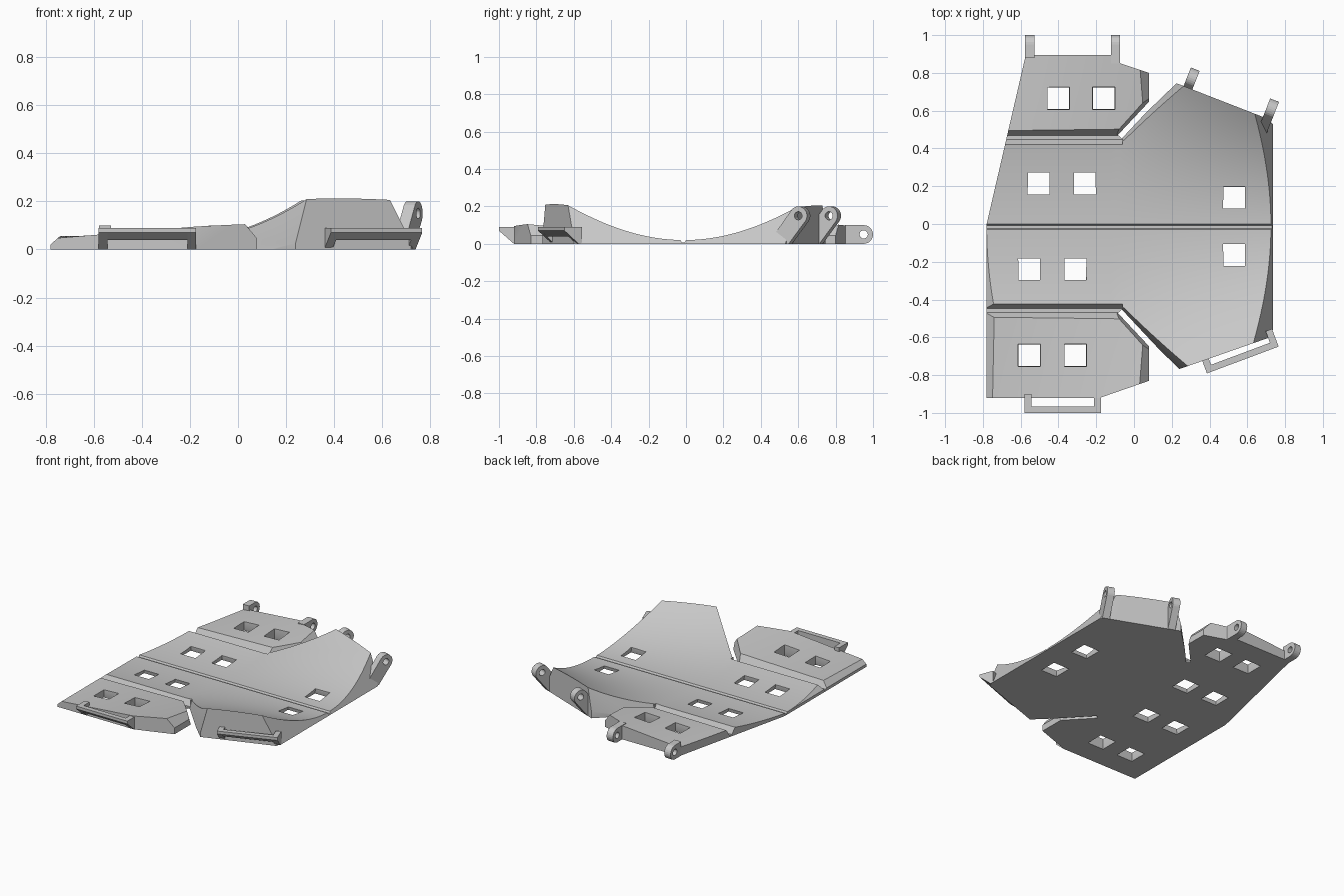
import bpy, bmesh, math
from mathutils import Vector

cube = bpy.data.objects.get("Cube")
if cube:
    bpy.data.objects.remove(cube)

grey = bpy.data.materials.new("plain_grey")
grey.use_nodes = True
colour = (0.58, 0.58, 0.58, 1)
grey.diffuse_color = colour
grey.node_tree.nodes["Principled BSDF"].inputs["Base Color"].default_value = colour


def finish(name, bm):
    bmesh.ops.recalc_face_normals(bm, faces=bm.faces)
    mesh = bpy.data.meshes.new(name)
    bm.to_mesh(mesh)
    bm.free()
    mesh.materials.append(grey)
    obj = bpy.data.objects.new(name, mesh)
    bpy.context.collection.objects.link(obj)
    return obj


def add_loft(bm, rings):
    rows = [[bm.verts.new(p) for p in ring] for ring in rings]
    n = len(rows[0])
    for low, high in zip(rows, rows[1:]):
        for i in range(n):
            j = (i + 1) % n
            bm.faces.new((low[i], low[j], high[j], high[i]))
    bm.faces.new(rows[0][::-1])
    bm.faces.new(rows[-1])


def loft(name, *rings):
    bm = bmesh.new()
    add_loft(bm, rings)
    return finish(name, bm)


def prism(name, profile, start, end):
    """Sweep a (sideways, height) profile from start to end on the ground."""
    a, b = Vector((*start, 0)), Vector((*end, 0))
    w = (b - a).normalized()
    side = Vector((w.y, -w.x, 0))
    return loft(name, *[[p + side * u + Vector((0, 0, z)) for u, z in profile]
                        for p in (a, b)])


def volume(mesh):
    bm = bmesh.new()
    bm.from_mesh(mesh)
    result = abs(bm.calc_volume())
    bm.free()
    return result


def boolean(obj, cutter, operation="DIFFERENCE"):
    """Keep the first solver result that really removed some material."""
    mod = obj.modifiers.new("cut", "BOOLEAN")
    mod.operation, mod.object = operation, cutter
    before = volume(obj.data)
    for solver in reversed(mod.bl_rna.properties["solver"].enum_items.keys()):
        mod.solver = solver
        bpy.context.view_layer.update()
        graph = bpy.context.evaluated_depsgraph_get()
        mesh = bpy.data.meshes.new_from_object(obj.evaluated_get(graph))
        if 0.15 < volume(mesh) / before < 0.999999:
            obj.data = mesh
            break
    obj.modifiers.clear()
    bpy.data.objects.remove(cutter)


def top_height(x, y):
    """Curved centre panels and gently twisted outer flaps."""
    side = abs(y)
    if x < 0.1 and side > 0.462 + max(0, x + 0.075) * 1.067:
        t = (side - 0.5) / 0.4
        return 0.07 + 0.02 * x + t * (0.038 + 0.06 * x)
    return 0.02 + max(0.19, 0.23 + 0.4 * x) * (y + 0.01) ** 2


# Solid with a flat base and the curved upper surface, sliced along x
slices = []
for i in range(73):
    x = -0.9 + i * 0.025
    ys = [-1.1 + j * 0.025 for j in range(89)]
    slices.append([(x, y, top_height(x, y)) for y in ys]
                  + [(x, ys[-1], 0), (x, ys[0], 0)])
panel = loft("folding_panel", *slices)

# Plan outline with the two notches
outline = [(-0.78, -0.92), (-0.18, -0.92), (0.08, -0.83), (0.08, -0.64),
           (-0.06, -0.475), (0.24, -0.768), (0.72, -0.6), (0.735, -0.56),
           (0.735, 0.53), (0.7, 0.56), (0.225, 0.745), (-0.06, 0.47),
           (0.08, 0.62), (0.08, 0.8), (-0.07, 0.85), (-0.12, 0.895),
           (-0.573, 0.895), (-0.78, 0)]
boolean(panel, loft("outline_cutter", *[[(x, y, z) for x, y in outline]
                                        for z in (-0.5, 0.9)]), "INTERSECT")


# Fold grooves and tapered slots
def vee(base, floor, slope, start, end):
    top = base + slope * (0.4 - floor)
    boolean(panel, prism("groove_cutter", [(-base, floor), (base, floor),
                                           (top, 0.4), (-top, 0.4)], start, end))


vee(0.008, 0.008, 0.6, (-1, -0.015), (1, -0.015))
for s in (-1, 1):
    vee(0.01, 0.012, 0.6, (-1, s * 0.458), (-0.06, s * 0.458))
    vee(0.002, -0.05, 0.24, (-0.075, s * 0.462), (0.325, s * 0.889))

# Slanted ends; sweeping towards +y keeps the profile sideways axis on +x
flap_end = [(0.09, 0.033), (0.01, 0.129), (0.09, 0.129)]
for profile, y0, y1 in (
        ([(0.76, -0.05), (0.535, 0.4), (1, 0.4), (1, -0.05)], -1.2, 1.2),
        ([(-0.78, 0.02), (-0.6, 0.18), (-1, 0.18), (-1, 0.02)], -1.2, -0.015),
        (flap_end, -1, -0.625), (flap_end, 0.625, 1)):
    boolean(panel, prism("end_cutter", profile, (0, y0), (0, y1)))

# Square windows, slightly waisted
bm = bmesh.new()
for cx, cy in ((-0.4, 0.665), (-0.16, 0.665), (-0.505, 0.215), (-0.26, 0.215),
               (0.53, 0.14), (0.53, -0.165), (-0.555, -0.24), (-0.31, -0.24),
               (-0.555, -0.695), (-0.31, -0.695)):
    add_loft(bm, [[(cx + h * i, cy + h * j, z)
                   for i, j in ((-1, -1), (1, -1), (1, 1), (-1, 1))]
                  for h, z in ((0.066, -0.01), (0.057, 0.03), (0.066, 0.2))])
boolean(panel, finish("window_cutter", bm))
bpy.context.view_layer.objects.active = panel
panel.select_set(True)
bpy.ops.object.shade_smooth_by_angle(angle=math.radians(20))
panel.select_set(False)


def span(centre, outward, width):
    """Ends of a sweep whose profile points along the outward angle."""
    c = Vector(centre)
    half = Vector((-math.sin(outward), math.cos(outward))) * width / 2
    return c - half, c + half


def arc(u, z, radius, start, end, steps):
    return [(u + radius * math.cos(math.radians(start + (end - start) * i / steps)),
             z + radius * math.sin(math.radians(start + (end - start) * i / steps)))
            for i in range(steps + 1)]


# Hinge lugs with round pin holes along the back
def lug(name, profile, u, z, centre, outward):
    obj = prism(name, profile, *span(centre, outward, 0.05))
    hole = arc(u, z, 0.022, 0, 345, 23)
    boolean(obj, prism("pin_cutter", hole, *span(centre, outward, 0.2)))


back = math.pi / 2
slant_back = math.radians(68.5)
for name, x, root in (("outer", -0.553, -0.015), ("inner", -0.098, -0.045)):
    lug("flap_lug_" + name, [(root, 0)] + arc(0.055, 0.05, 0.05, -90, 90, 12)
        + [(root, 0.1)], 0.055, 0.05, (x, 0.895), back)
for name, centre in (("inner", (0.286, 0.722)), ("outer", (0.706, 0.558))):
    lug("panel_lug_" + name, [(-0.09, 0), (0, 0)]
        + arc(0.055, 0.15, 0.05, -35, 135, 12) + [(-0.09, 0.04)],
        0.055, 0.15, centre, slant_back)

# Latch brackets along the front: two legs and a bar
leg = [(-0.02, 0), (0, 0), (0.08, 0.07), (0.08, 0.09), (-0.02, 0.09)]
bar = [(0.045, 0.04), (0.08, 0.07), (0.08, 0.09), (0.045, 0.09)]
for name, centre, outward in (("flap", (-0.377, -0.92), -back),
                              ("panel", (0.548, -0.645), math.radians(-69.5))):
    a, b = span(centre, outward, 0.405)
    step = (b - a).normalized() * 0.036
    prism(name + "_bracket_leg_right", leg, a, a + step)
    prism(name + "_bracket_leg_left", leg, b - step, b)
    prism(name + "_bracket_bar", bar, a + step, b - step)
